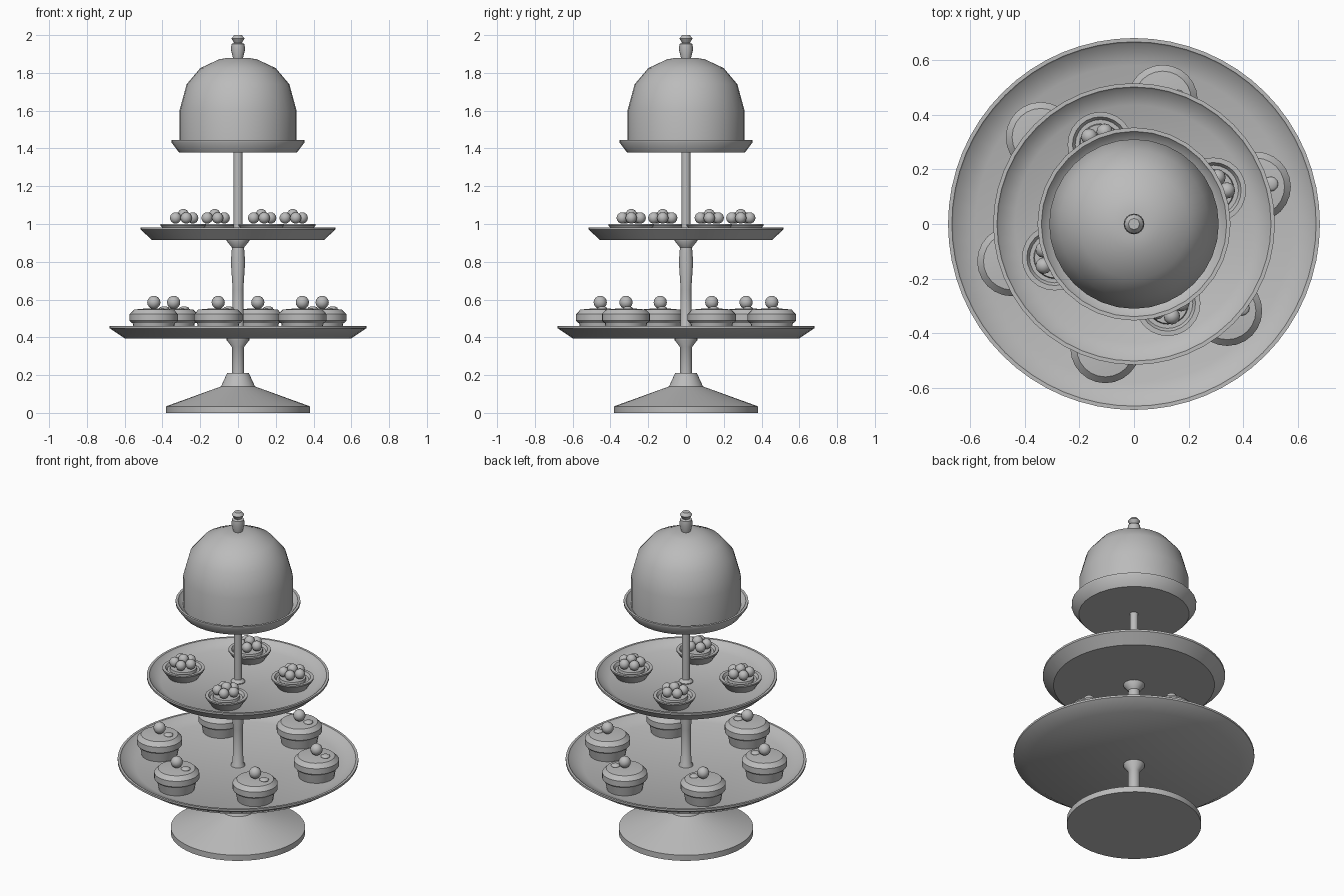
import bpy, bmesh, math
from mathutils import Matrix, Vector

if "Cube" in bpy.data.objects:
    bpy.data.objects.remove(bpy.data.objects["Cube"])

grey = bpy.data.materials.new("silver_grey")
grey.diffuse_color = (0.5, 0.5, 0.5, 1)
grey.use_nodes = True
grey.node_tree.nodes["Principled BSDF"].inputs["Base Color"].default_value = grey.diffuse_color


def finish(name, bm, angle=40):
    bmesh.ops.remove_doubles(bm, verts=bm.verts, dist=1e-5)
    bmesh.ops.recalc_face_normals(bm, faces=bm.faces)
    me = bpy.data.meshes.new(name)
    bm.to_mesh(me)
    bm.free()
    me.materials.append(grey)
    ob = bpy.data.objects.new(name, me)
    bpy.context.collection.objects.link(ob)
    bpy.ops.object.select_all(action='DESELECT')
    ob.select_set(True)
    bpy.context.view_layer.objects.active = ob
    bpy.ops.object.shade_smooth_by_angle(angle=math.radians(angle))
    return ob


def lathe(name, profile, steps, centre=(0, 0), angle=40):
    """Spin a closed (radius, z) profile round a vertical axis."""
    bm = bmesh.new()
    pts = [(0, profile[0][1])] + profile + [(0, profile[-1][1])]
    verts = [bm.verts.new((r, 0, z)) for r, z in pts]
    edges = [bm.edges.new(p) for p in zip(verts, verts[1:])]
    bmesh.ops.spin(bm, geom=verts + edges, axis=(0, 0, 1), cent=(0, 0, 0),
                   steps=steps, angle=math.tau)
    bmesh.ops.translate(bm, verts=bm.verts, vec=(*centre, 0))
    return finish(name, bm, angle)


def balls(name, places, radius, squash=1.0):
    bm = bmesh.new()
    for p in places:
        m = Matrix.Translation(Vector(p)) @ Matrix.Diagonal((1, 1, squash, 1))
        bmesh.ops.create_uvsphere(bm, u_segments=12, v_segments=8,
                                  radius=radius, matrix=m)
    return finish(name, bm, 60)


def plate(name, foot, rim, z0, z1, steps):
    """Dish with sloping sides and a thin flat lip."""
    lathe(name, [(foot, z0), (rim, z1 - 0.012), (rim, z1), (rim - 0.014, z1),
                 (rim - 0.02, z1 - 0.008), (foot - 0.02, z0 + 0.025)], steps)


# Foot and central posts
lathe("base", [(0.38, 0), (0.38, 0.035), (0.09, 0.14), (0.057, 0.212)], 48)
lathe("lower_post", [(0.033, 0.2), (0.033, 0.35), (0.06, 0.385),
                     (0.06, 0.4)], 20)
lathe("middle_post", [(0.04, 0.41), (0.04, 0.425), (0.03, 0.44), (0.028, 0.65),
                      (0.038, 0.8), (0.032, 0.875), (0.06, 0.91),
                      (0.06, 0.92)], 20)
lathe("upper_post", [(0.04, 0.93), (0.04, 0.945), (0.024, 0.96),
                     (0.024, 1.39)], 20)

# Three tiers
plate("lower_plate", 0.60, 0.68, 0.395, 0.46, 64)
plate("middle_plate", 0.455, 0.515, 0.915, 0.982, 48)
plate("upper_plate", 0.312, 0.353, 1.378, 1.445, 32)

# Domed cover and its knob
lathe("dome_cover", [(0.31, 1.4), (0.31, 1.6), (0.272, 1.74), (0.2, 1.825),
                     (0.1, 1.872), (0.05, 1.88)], 32)
lathe("dome_knob", [(0.024, 1.87), (0.038, 1.925), (0.034, 1.953),
                    (0.02, 1.958), (0.035, 1.982), (0.02, 2.0)], 16)

# Six iced cakes on the lower tier
for k in range(6):
    a = math.radians(17 + 60 * k)
    x, y = 0.466 * math.cos(a), 0.466 * math.sin(a)
    lathe("cake_cup", [(0.1, 0.415), (0.115, 0.49)], 24, (x, y))
    lathe("cake_icing", [(0.115, 0.475), (0.128, 0.488), (0.128, 0.523),
                         (0.105, 0.547), (0.05, 0.552)], 24, (x, y), 30)
    balls("cake_cherry", [(x, y, 0.585)], 0.035)
    balls("cake_sweet", [(x + 0.055, y + 0.01, 0.553)], 0.027, 0.4)

# Four berry tarts on the middle tier
for k in range(4):
    a = math.radians(23 + 90 * k)
    x, y = 0.315 * math.cos(a), 0.315 * math.sin(a)
    lathe("tart_shell", [(0.08, 0.935), (0.12, 0.992), (0.12, 1.0),
                         (0.102, 1.0), (0.092, 0.985)], 24, (x, y), 30)
    lathe("tart_filling", [(0.078, 0.98), (0.074, 1.0)], 24, (x, y), 30)
    ring = [(x + 0.05 * math.cos(i * math.tau / 5),
             y + 0.05 * math.sin(i * math.tau / 5), 1.032) for i in range(5)]
    balls("tart_berries", ring + [(x, y, 1.05)], 0.03)
